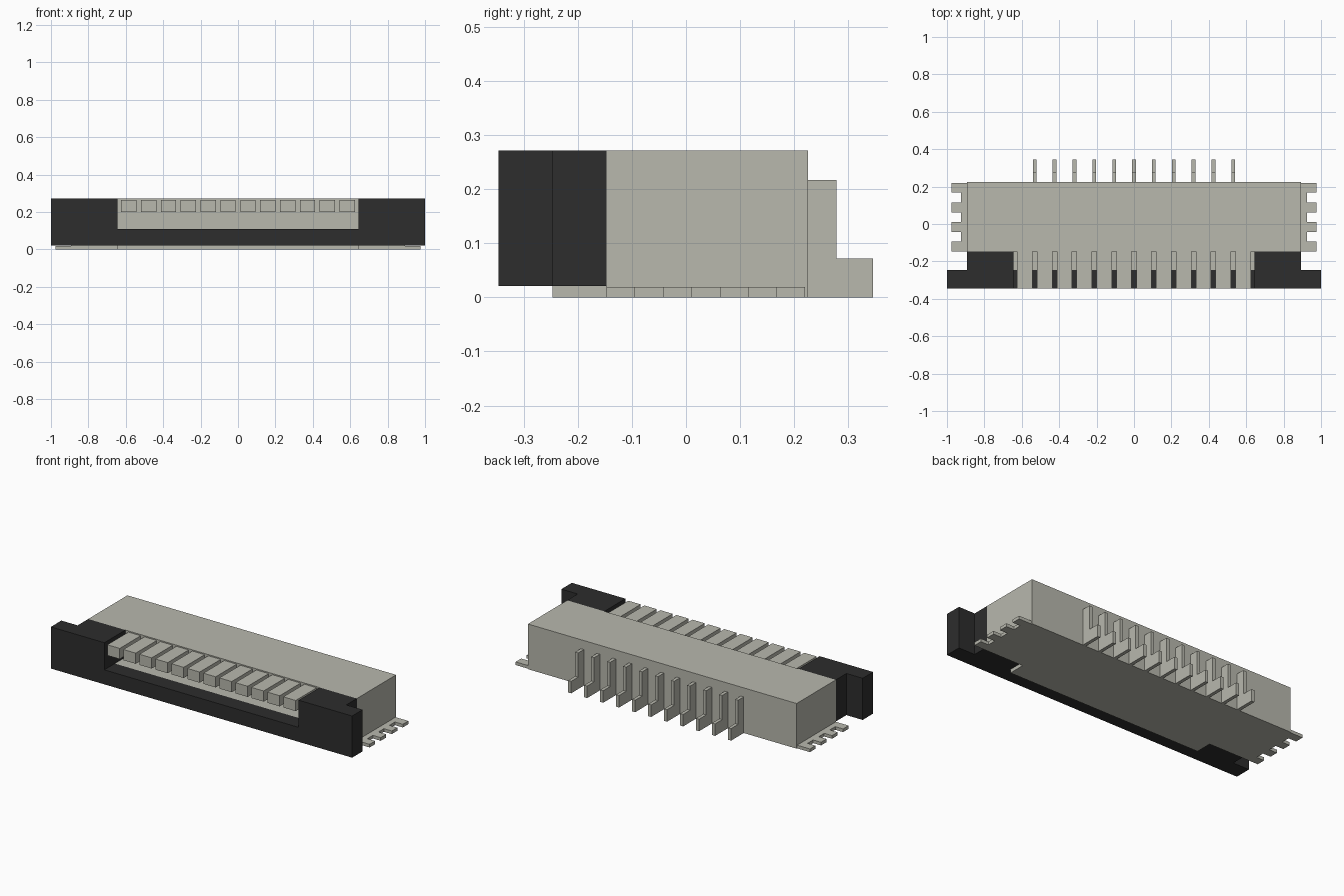
import bpy
import bmesh

cube = bpy.data.objects.get("Cube")
if cube:
    bpy.data.objects.remove(cube, do_unlink=True)


def material(name, color):
    m = bpy.data.materials.new(name)
    m.use_nodes = True
    m.diffuse_color = color
    m.node_tree.nodes["Principled BSDF"].inputs["Base Color"].default_value = color
    return m


beige = material("warm_grey_plastic", (0.48, 0.48, 0.42, 1))
black = material("black_plastic", (0.026, 0.026, 0.026, 1))


def prism(name, outline, axis, low, high, mat):
    """Extrude a closed outline along axis; the outline gives the other two axes in order."""
    bm = bmesh.new()
    verts = []
    for p in outline:
        co = list(p)
        co.insert(axis, low)
        verts.append(bm.verts.new(co))
    face = bm.faces.new(verts)
    new = bmesh.ops.extrude_face_region(bm, geom=[face])["geom"]
    shift = [0, 0, 0]
    shift[axis] = high - low
    bmesh.ops.translate(bm, vec=shift, verts=[g for g in new if isinstance(g, bmesh.types.BMVert)])
    bmesh.ops.recalc_face_normals(bm, faces=bm.faces)
    mesh = bpy.data.meshes.new(name)
    bm.to_mesh(mesh)
    bm.free()
    mesh.materials.append(mat)
    obj = bpy.data.objects.new(name, mesh)
    bpy.context.collection.objects.link(obj)
    return obj


FRONT, BODY_FRONT, LEDGE_FRONT, BACK = -0.346, -0.147, -0.247, 0.225
TOP, BODY_X, SLOT_X, PITCH = 0.271, 0.892, 0.645, 0.1062

# Housing block with the low ledge in front of it
prism("housing", [(-BODY_X, BODY_FRONT), (BODY_X, BODY_FRONT), (BODY_X, BACK), (-BODY_X, BACK)],
      2, 0, TOP, beige)
prism("cable_ledge", [(-SLOT_X, LEDGE_FRONT), (SLOT_X, LEDGE_FRONT),
                      (SLOT_X, BODY_FRONT), (-SLOT_X, BODY_FRONT)], 2, 0, 0.108, beige)

# Black slider: front bar, and a stepped end cap on each side
prism("slider_bar", [(-SLOT_X, 0.021), (SLOT_X, 0.021), (SLOT_X, 0.108), (-SLOT_X, 0.108)],
      1, FRONT, LEDGE_FRONT, black)
cap = [(SLOT_X, FRONT), (1, FRONT), (1, LEDGE_FRONT), (BODY_X, LEDGE_FRONT),
       (BODY_X, BODY_FRONT), (SLOT_X, BODY_FRONT)]

# Toothed solder tab outline, four teeth with gaps of equal width
tooth = (0.22 - BODY_FRONT) / 7
tab = [(BODY_X, BODY_FRONT)]
for i in range(4):
    y = BODY_FRONT + 2 * i * tooth
    tab += [(0.925, y), (0.977, y), (0.977, y + tooth), (0.925, y + tooth)]
tab.append((BODY_X, 0.22))

for side, s in (("left", 1), ("right", -1)):
    prism("slider_cap_" + side, [(s * x, y) for x, y in cap], 2, 0.021, TOP, black)
    prism("solder_tab_" + side, [(s * x, y) for x, y in tab], 2, 0, 0.019, beige)

# Row of fingers over the cable opening
for i in range(12):
    x = (i - 5.5) * PITCH
    prism(f"finger_{i + 1}", [(FRONT, 0.2), (BODY_FRONT, 0.2), (BODY_FRONT, 0.264), (FRONT, 0.264)],
          0, x - 0.041, x + 0.041, beige)

# Stepped contact pins on the back
pin = [(BACK, 0), (0.345, 0), (0.345, 0.072), (0.278, 0.072), (0.278, 0.217), (BACK, 0.217)]
for i in range(11):
    x = (i - 5) * PITCH
    prism(f"pin_{i + 1}", pin, 0, x - 0.01, x + 0.01, beige)
